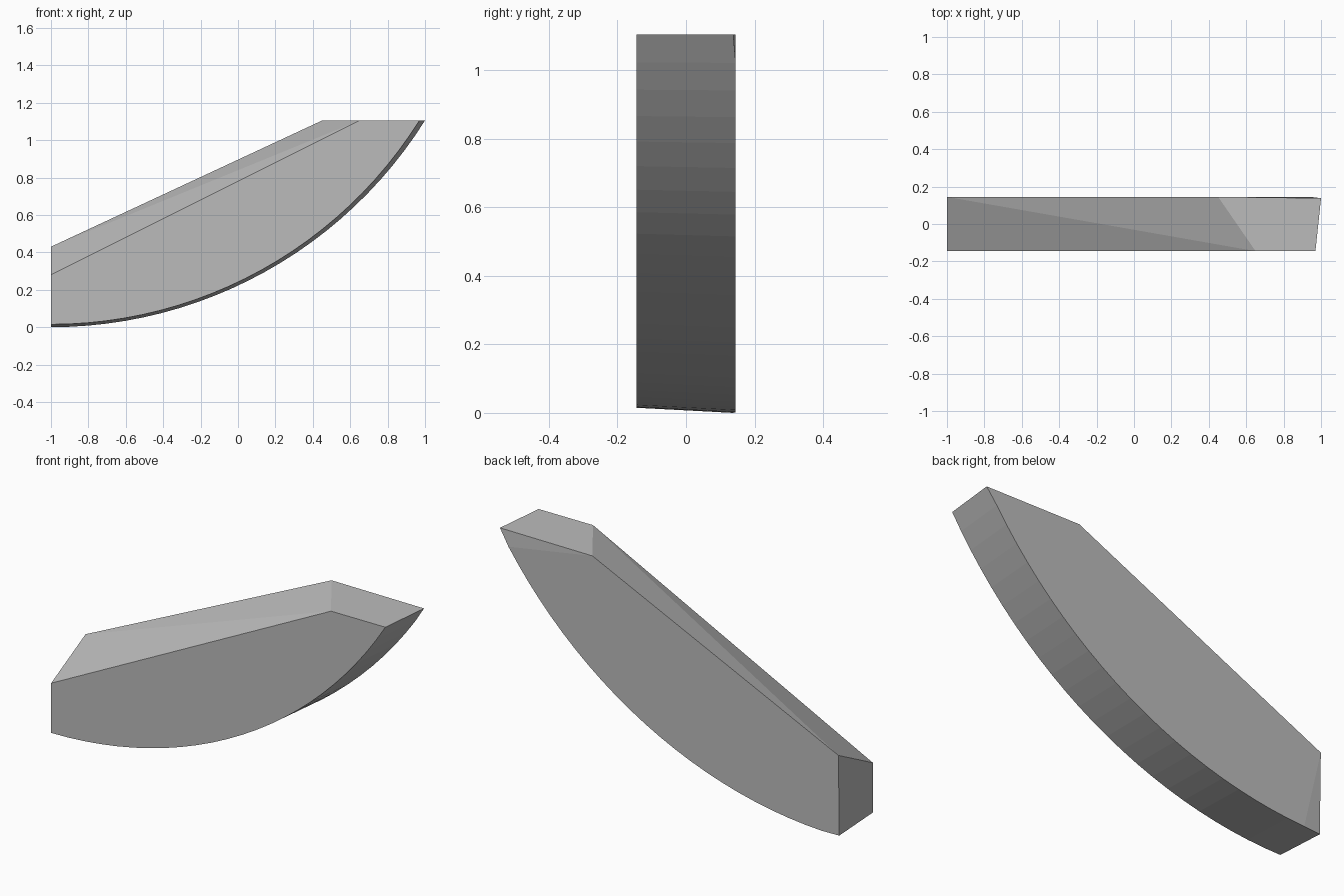
import bpy
import bmesh
import math

cube = bpy.data.objects.get("Cube")
if cube:
    bpy.data.objects.remove(cube, do_unlink=True)

HALF = 0.145      # half thickness
TOP = 1.105       # height of the flat top
SEGMENTS = 24     # facets along the curved underside


def make_material(name, colour):
    mat = bpy.data.materials.new(name)
    mat.use_nodes = True
    mat.diffuse_color = colour
    mat.node_tree.nodes["Principled BSDF"].inputs["Base Color"].default_value = colour
    return mat


def arc_points(bm, x_end, z_start, y, y_tip):
    """Circular arc, level at the low end, rising to the flat top."""
    run, rise = x_end + 1, TOP - z_start
    radius = (run ** 2 + rise ** 2) / (2 * rise)
    sweep = math.asin(run / radius)
    verts = []
    for i in range(SEGMENTS + 1):
        a = sweep * i / SEGMENTS
        tip = i in (0, SEGMENTS)
        verts.append(bm.verts.new((radius * math.sin(a) - 1,
                                   y_tip if tip else y,
                                   z_start + radius * (1 - math.cos(a)))))
    return verts


bm = bmesh.new()

# Outline of the front and back sides
front = arc_points(bm, 0.97, 0.015, -HALF, -HALF)
back = arc_points(bm, 1.0, 0.0, HALF, 0.138)
front_top = bm.verts.new((0.65, -HALF, TOP))
front_low = bm.verts.new((-1, -HALF, 0.28))
back_top = bm.verts.new((0.45, HALF, TOP))
back_low = bm.verts.new((-1, HALF, 0.43))

# Flat front; back with slightly tucked corners
bm.faces.new(front + [front_top, front_low])
bm.faces.new(back[1:-1] + [back_top, back_low])
bm.faces.new((back[-2], back[-1], back_top))
bm.faces.new((back[0], back[1], back_low))

# Curved underside
for i in range(SEGMENTS):
    bm.faces.new((front[i], back[i], back[i + 1], front[i + 1]))

# Flat top, twisted slope and low end
bm.faces.new((front[-1], back[-1], back_top, front_top))
bm.faces.new((front_low, front_top, back_low))
bm.faces.new((front_top, back_top, back_low))
bm.faces.new((front[0], front_low, back_low, back[0]))

bmesh.ops.recalc_face_normals(bm, faces=bm.faces)
mesh = bpy.data.meshes.new("curved_block")
bm.to_mesh(mesh)
bm.free()

block = bpy.data.objects.new("curved_block", mesh)
bpy.context.collection.objects.link(block)
mesh.materials.append(make_material("plain grey", (0.5, 0.5, 0.5, 1)))
